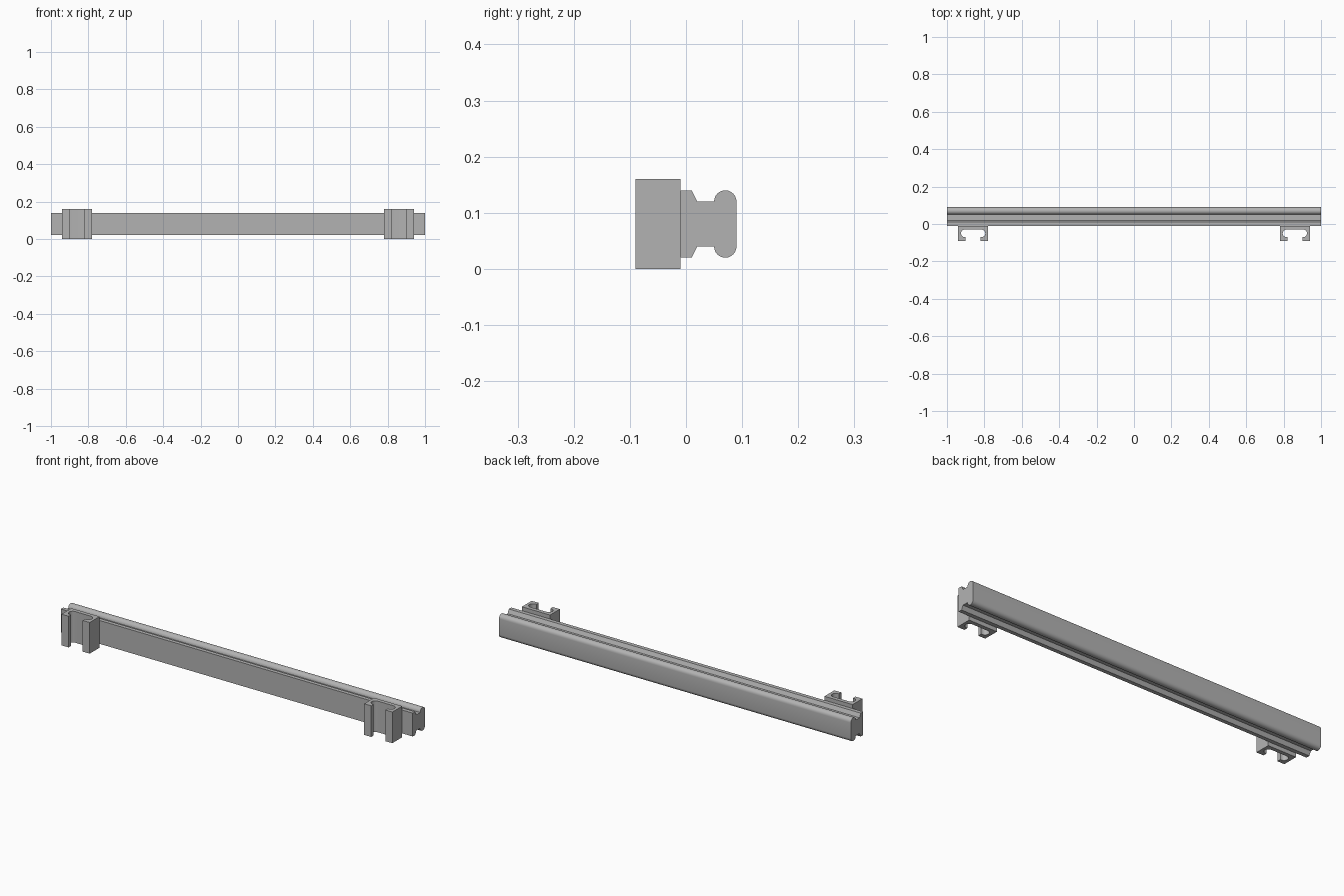
import bpy, bmesh
from math import cos, sin, pi, radians
from mathutils import Vector

cube = bpy.data.objects.get("Cube")
if cube:
    bpy.data.objects.remove(cube, do_unlink=True)

grey = bpy.data.materials.new("plain grey")
grey.use_nodes = True
colour = (0.45, 0.45, 0.45, 1)
grey.diffuse_color = colour
grey.node_tree.nodes["Principled BSDF"].inputs["Base Color"].default_value = colour


def arc(centre, radius, start, end, steps=12):
    """Points along an arc, angles in degrees."""
    angles = [radians(start + (end - start) * i / steps) for i in range(steps + 1)]
    return [(centre[0] + radius * cos(a), centre[1] + radius * sin(a)) for a in angles]


def extrude_profile(name, points, direction):
    """Close the 3D outline into a face and extrude it into a solid."""
    bm = bmesh.new()
    face = bm.faces.new([bm.verts.new(p) for p in points])
    result = bmesh.ops.extrude_face_region(bm, geom=[face], use_keep_orig=True)
    moved = [v for v in result["geom"] if isinstance(v, bmesh.types.BMVert)]
    bmesh.ops.translate(bm, verts=moved, vec=Vector(direction))
    bmesh.ops.recalc_face_normals(bm, faces=bm.faces)
    mesh = bpy.data.meshes.new(name)
    bm.to_mesh(mesh)
    bm.free()
    mesh.materials.append(grey)
    obj = bpy.data.objects.new(name, mesh)
    bpy.context.collection.objects.link(obj)
    bpy.ops.object.select_all(action="DESELECT")
    obj.select_set(True)
    bpy.context.view_layer.objects.active = obj
    bpy.ops.object.shade_smooth_by_angle(angle=radians(30))
    return obj


# Rail: flat flange, narrow web and rounded head, symmetric about mid height
mid = 0.08
lower = [(-0.01, -0.06), (0.01, -0.06), (0.02, -0.04)]
lower += arc((0.07, -0.04), 0.02, 180, 360)
profile = lower + [(y, -z) for y, z in reversed(lower)]
extrude_profile("rail", [(-1, y, mid + z) for y, z in profile], (2, 0, 0))

# Brackets: upright C channels with a round-ended slot that opens to the front
half = [(0.08, -0.01), (0.08, -0.09), (0.04, -0.09), (0.04, -0.07)]
half += arc((0.045, -0.05), 0.02, -90, 90)
outline = half + [(-x, y) for x, y in reversed(half)]
for side, x0 in (("left", 0.86), ("right", -0.86)):
    extrude_profile(side + "_bracket", [(x0 + x, y, 0) for x, y in outline], (0, 0, 2 * mid))
